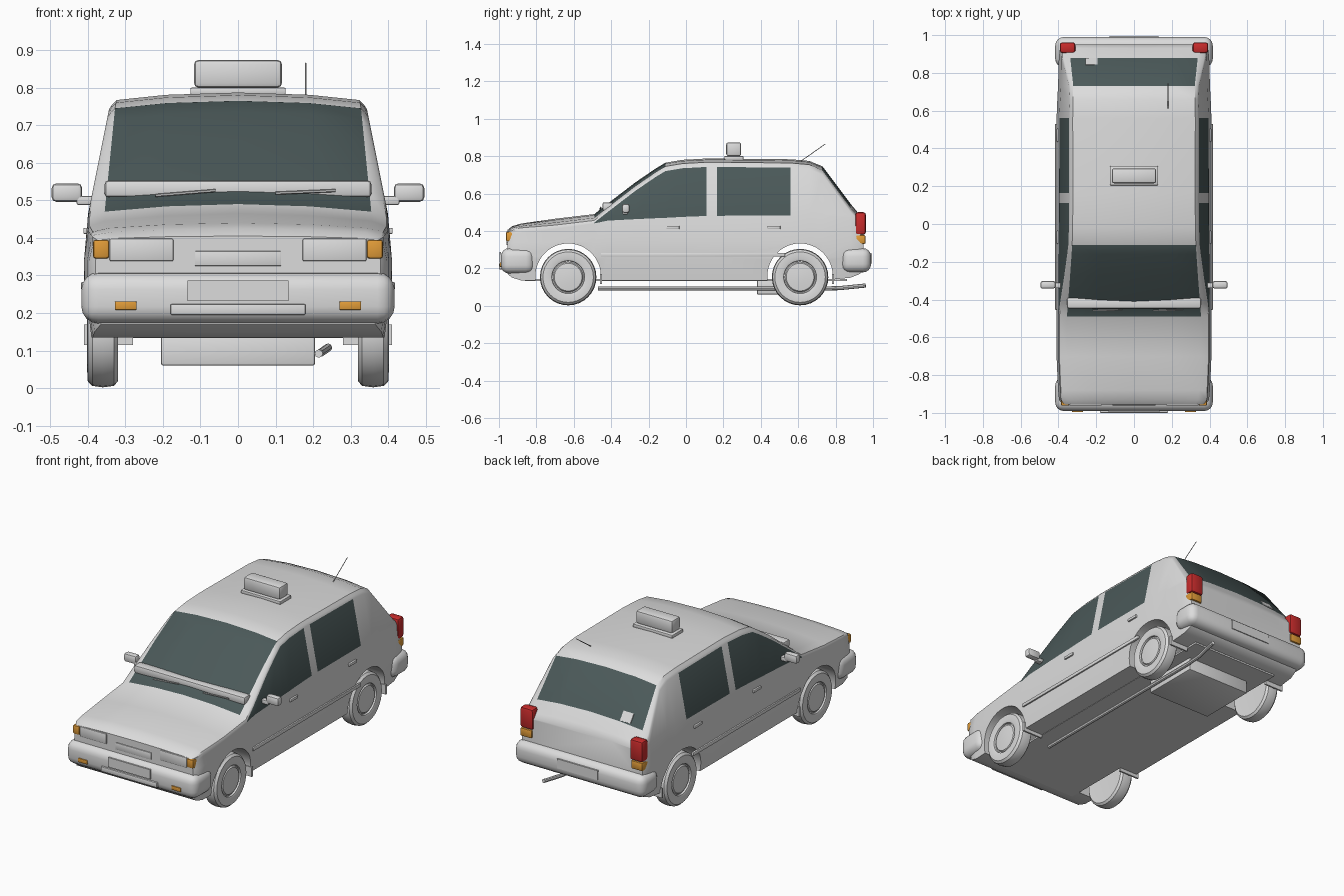
import bpy, bmesh, math
from mathutils import Vector, Matrix

if "Cube" in bpy.data.objects:
    bpy.data.objects.remove(bpy.data.objects["Cube"])


def material(name, rgb):
    m = bpy.data.materials.new(name)
    m.diffuse_color = (*rgb, 1)
    m.use_nodes = True
    m.node_tree.nodes["Principled BSDF"].inputs["Base Color"].default_value = m.diffuse_color
    return m


PAINT = material("light_grey_paint", (0.72, 0.72, 0.72))
GLASS = material("dark_glass", (0.07, 0.1, 0.1))
AMBER = material("amber_lens", (0.75, 0.33, 0.04))
RED = material("red_lens", (0.58, 0.025, 0.025))


def finish(bm, name, mats, angle=35):
    bmesh.ops.recalc_face_normals(bm, faces=bm.faces)
    me = bpy.data.meshes.new(name)
    bm.to_mesh(me)
    bm.free()
    for m in mats:
        me.materials.append(m)
    me.shade_smooth()
    me.set_sharp_from_angle(angle=math.radians(angle))
    ob = bpy.data.objects.new(name, me)
    bpy.context.collection.objects.link(ob)
    return ob


def box(name, x, y, z, mat=PAINT, bevel=0.0, segs=2):
    bm = bmesh.new()
    bmesh.ops.create_cube(bm, size=1)
    for v in bm.verts:
        v.co = [(r[0] + r[1]) / 2 + c * (r[1] - r[0]) for r, c in zip((x, y, z), v.co)]
    if bevel:
        bmesh.ops.bevel(bm, geom=bm.edges[:], offset=bevel, segments=segs,
                        profile=0.5, affect='EDGES', clamp_overlap=True)
    return finish(bm, name, [mat])


def pair(name, x, y, z, mat=PAINT, bevel=0.0):
    box(name + "_right", x, y, z, mat, bevel)
    box(name + "_left", (-x[1], -x[0]), y, z, mat, bevel)


def rod(name, points, radius, sides=8):
    bm = bmesh.new()
    for a, b in zip(points, points[1:]):
        a, b = Vector(a), Vector(b)
        d = b - a
        mtx = Matrix.Translation((a + b) / 2) @ d.to_track_quat('Z', 'Y').to_matrix().to_4x4()
        bmesh.ops.create_cone(bm, cap_ends=True, segments=sides, radius1=radius,
                              radius2=radius, depth=d.length, matrix=mtx)
    return finish(bm, name, [PAINT])


def lathe_x(name, profile, centre, side, segs=32):
    # revolves (radius, x) points around the x axis
    bm = bmesh.new()
    rings = []
    for r, x in profile:
        rings.append([bm.verts.new((side * x, centre[0] + r * math.cos(2 * math.pi * i / segs),
                                    centre[1] + r * math.sin(2 * math.pi * i / segs)))
                      for i in range(segs)])
    for a, b in zip(rings, rings[1:]):
        for i in range(segs):
            k = (i + 1) % segs
            bm.faces.new((a[i], a[k], b[k], b[i]))
    bm.faces.new(rings[0])
    bm.faces.new(rings[-1])
    return finish(bm, name, [PAINT])


# Body shell stations: y, bottom, beltline, top, half width, edge drop
STATIONS = [
    (-0.955, 0.17, 0.36, 0.405, 0.380, 0.3), (-0.93, 0.15, 0.38, 0.425, 0.397, 0.5),
    (-0.88, 0.135, 0.39, 0.44, 0.402, 0.7), (-0.70, 0.135, 0.41, 0.465, 0.41, 1),
    (-0.49, 0.135, 0.44, 0.49, 0.41, 1), (-0.42, 0.135, 0.455, 0.545, 0.41, 1),
    (-0.27, 0.135, 0.463, 0.66, 0.41, 1), (-0.16, 0.135, 0.468, 0.735, 0.41, 1),
    (-0.11, 0.135, 0.47, 0.765, 0.41, 1), (-0.02, 0.135, 0.475, 0.78, 0.41, 1),
    (0.11, 0.135, 0.48, 0.787, 0.41, 1), (0.165, 0.135, 0.481, 0.787, 0.41, 1),
    (0.56, 0.135, 0.482, 0.783, 0.41, 1), (0.66, 0.135, 0.485, 0.774, 0.406, 1),
    (0.73, 0.135, 0.485, 0.745, 0.402, 1), (0.88, 0.15, 0.47, 0.545, 0.398, 1),
    (0.93, 0.17, 0.42, 0.485, 0.392, 0.8), (0.95, 0.20, 0.38, 0.45, 0.385, 0.4),
]


def section(y, zb, belt, top, w, drop):
    def wide(z):
        return w - 0.01 - max(0, z - 0.46) * 0.2
    zt = max(belt + 0.003, top - 0.045 * drop)
    ze = max(zt + 0.003, top - 0.034 * drop)
    zg = max(ze + 0.003, top - 0.02 * drop)
    inset = 0.015 + 0.1 * max(0, 0.75 - zg)
    half = [(0, zb), (w - 0.015, zb), (w, 0.26), (w, 0.34), (wide(belt), belt),
            (wide(zt), zt), (wide(ze) - 0.005, ze), (wide(zg) - inset, zg),
            (0.19, top - 0.006 * drop), (0, top)]
    ring = half + [(-x, z) for x, z in half[8:0:-1]]
    return [(x, y, z) for x, z in ring]


bm = bmesh.new()
rings = [[bm.verts.new(p) for p in section(*s)] for s in STATIONS]
for i, (a, b) in enumerate(zip(rings, rings[1:])):
    mid = (STATIONS[i][0] + STATIONS[i + 1][0]) / 2
    for j in range(18):
        f = bm.faces.new((a[j], a[(j + 1) % 18], b[(j + 1) % 18], b[j]))
        h = j if j < 9 else 17 - j
        screen = h >= 7 and (-0.49 < mid < -0.11 or 0.73 < mid < 0.88)
        side = h == 4 and (-0.49 < mid < 0.11 or 0.165 < mid < 0.56)
        f.material_index = int(screen or side)
bm.faces.new(rings[0])
bm.faces.new(rings[-1])
body = finish(bm, "body_shell", [PAINT, GLASS])

# Wheel arches cut through the shell
AXLES = {"front": -0.63, "rear": 0.61}
bpy.context.view_layer.objects.active = body
for end, y in AXLES.items():
    cutter = lathe_x("arch_cutter", [(0.175, -0.6), (0.175, 0.6)], (y, 0.158), 1, 48)
    mod = body.modifiers.new("arch", 'BOOLEAN')
    mod.operation, mod.solver, mod.object = 'DIFFERENCE', 'EXACT', cutter
    bpy.ops.object.modifier_apply(modifier=mod.name)
    bpy.data.objects.remove(cutter)
body.data.set_sharp_from_angle(angle=math.radians(35))

# Wheels: tyre with a raised hub disc
WHEEL = [(0.10, 0.322), (0.135, 0.32), (0.147, 0.33), (0.151, 0.36), (0.147, 0.388),
         (0.135, 0.40), (0.10, 0.402), (0.088, 0.398), (0.086, 0.388), (0.08, 0.388), (0.074, 0.396),
         (0.03, 0.40)]
for end, y in AXLES.items():
    for s, label in ((1, "right"), (-1, "left")):
        lathe_x(f"{end}_wheel_{label}", WHEEL, (y, 0.153), s)

# Underside
box("floor_pan", (-0.28, 0.28), (-0.86, 0.86), (0.133, 0.143))
box("fuel_tank", (-0.205, 0.205), (0.38, 0.72), (0.06, 0.14), bevel=0.006)
rod("exhaust_pipe", [(0.215, -0.47, 0.092), (0.215, 0.72, 0.092), (0.22, 0.82, 0.094),
                     (0.24, 0.96, 0.108)], 0.011)
pair("front_mud_flap", (0.28, 0.41), (-0.46, -0.45), (0.115, 0.17))
pair("rear_mud_flap", (0.28, 0.40), (0.78, 0.79), (0.115, 0.17))

# Bumpers with plates and trim
box("front_bumper", (-0.417, 0.417), (-0.99, -0.81), (0.172, 0.308), bevel=0.045, segs=4)
box("rear_bumper", (-0.417, 0.417), (0.83, 0.99), (0.178, 0.308), bevel=0.045, segs=4)
box("front_plate", (-0.135, 0.135), (-0.996, -0.988), (0.232, 0.287))
box("front_bumper_strip", (-0.18, 0.18), (-1.0, -0.98), (0.195, 0.224), bevel=0.004)
box("rear_plate", (-0.13, 0.13), (0.987, 0.995), (0.225, 0.28))
pair("front_indicator", (0.27, 0.328), (-0.996, -0.975), (0.208, 0.231), AMBER, 0.003)

# Lamps
pair("headlight", (0.172, 0.342), (-0.961, -0.95), (0.338, 0.398), bevel=0.004)
pair("corner_lamp", (0.343, 0.386), (-0.962, -0.915), (0.345, 0.395), AMBER, 0.007)
box("bonnet_grille", (-0.115, 0.115), (-0.96, -0.952), (0.325, 0.365), bevel=0.003)
pair("tail_lamp", (0.31, 0.393), (0.905, 0.962), (0.38, 0.50), RED, 0.014)
pair("rear_indicator", (0.318, 0.392), (0.905, 0.96), (0.33, 0.378), AMBER, 0.008)

# Cowl bar and wipers
box("cowl_bar", (-0.355, 0.355), (-0.447, -0.39), (0.508, 0.553), bevel=0.01)
for k, x in enumerate((-0.22, 0.10)):
    rod(f"wiper_{k}", [(x, -0.458, 0.513 + 0.006 * k), (x + 0.16, -0.455, 0.526)], 0.004, 6)

# Side trim, handles and mirrors
pair("side_moulding", (0.404, 0.418), (-0.455, 0.53), (0.262, 0.283), bevel=0.004)
for name, y in (("front_handle", -0.07), ("rear_handle", 0.47)):
    pair(name, (0.395, 0.412), (y - 0.035, y + 0.035), (0.41, 0.427), bevel=0.004)
pair("mirror_arm", (0.375, 0.43), (-0.34, -0.31), (0.488, 0.512), bevel=0.005)
pair("mirror", (0.415, 0.496), (-0.342, -0.302), (0.496, 0.545), bevel=0.012)

# Roof sign, aerial and rear window sticker
box("sign_base", (-0.127, 0.127), (0.205, 0.307), (0.78, 0.80), bevel=0.004)
box("sign_box", (-0.117, 0.117), (0.215, 0.295), (0.80, 0.874), bevel=0.012)
rod("aerial", [(0.18, 0.61, 0.77), (0.18, 0.745, 0.865)], 0.002, 6)
sticker = box("window_sticker", (-0.033, 0.033), (-0.028, 0.028), (-0.003, 0.003))
sticker.location = (-0.225, 0.86, 0.564)
sticker.rotation_euler = (-math.atan2(0.2, 0.15), 0, 0)
